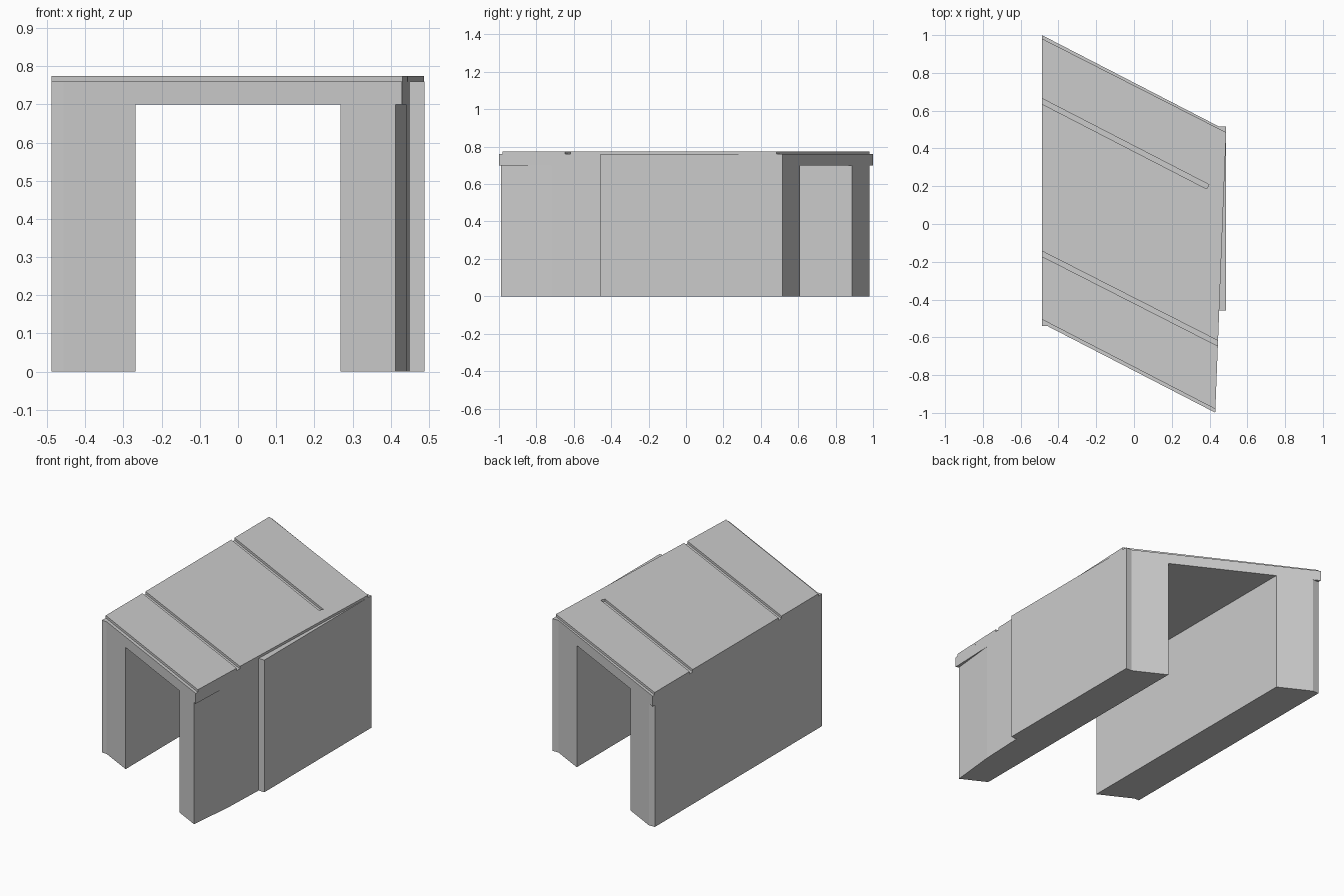
import bpy, bmesh

if "Cube" in bpy.data.objects:
    bpy.data.objects.remove(bpy.data.objects["Cube"])

SLOPE = -0.516          # skew of the end faces in plan
LEFT, RIGHT = -0.488, 0.488
INNER = 0.268           # half width of the opening


def skew(x, y0):
    """Point at x on a skew line that starts at y0 on the left edge."""
    return (x, y0 + SLOPE * (x - LEFT))


def side(y):
    """Point at y on the slightly tapered right edge of the deck."""
    return (0.43 + (y + 1.0) * 0.039, y)


def prism(name, outline, z0, z1):
    """Extrude a plan outline between two heights."""
    bm = bmesh.new()
    face = bm.faces.new([bm.verts.new((x, y, z0)) for x, y in outline])
    top = bmesh.ops.extrude_face_region(bm, geom=[face])["geom"]
    verts = [g for g in top if isinstance(g, bmesh.types.BMVert)]
    bmesh.ops.translate(bm, verts=verts, vec=(0, 0, z1 - z0))
    bmesh.ops.recalc_face_normals(bm, faces=bm.faces)
    mesh = bpy.data.meshes.new(name)
    bm.to_mesh(mesh)
    bm.free()
    obj = bpy.data.objects.new(name, mesh)
    bpy.context.collection.objects.link(obj)
    return obj


BACK, FRONT = 1.0, -0.525   # skew end lines of walls and deck

# Left abutment wall with squared-off corners
prism("left_wall", [
    (LEFT, 0.98), skew(-0.45, BACK), skew(-INNER, BACK),
    skew(-INNER, FRONT), (-0.457, -0.541), (LEFT, -0.541)], 0, 0.70)

# Right abutment wall, stepping in towards the front
prism("right_wall", [
    skew(INNER, BACK), skew(0.45, BACK), (RIGHT, 0.516), (RIGHT, -0.457),
    side(-0.457), side(-0.72), skew(0.413, FRONT), skew(INNER, FRONT)], 0, 0.70)

# Structural deck slab spanning both walls
prism("deck_slab", [
    (LEFT, BACK), skew(0.45, BACK), (RIGHT, 0.516), (RIGHT, -0.457),
    side(-0.457), skew(0.43, FRONT), (-0.457, -0.541), (LEFT, -0.541)], 0.70, 0.76)

# Road surface: rear panel with a blind groove, front panel behind a through groove
prism("rear_surface", [
    (LEFT, 0.982), side(0.485), side(-0.618), (LEFT, -0.143),
    (LEFT, 0.636), skew(0.384, 0.636), skew(0.397, 0.665), (LEFT, 0.665)], 0.76, 0.774)
prism("front_surface", [
    (LEFT, -0.171), side(-0.646), side(-0.98), (LEFT, -0.505)], 0.76, 0.774)
